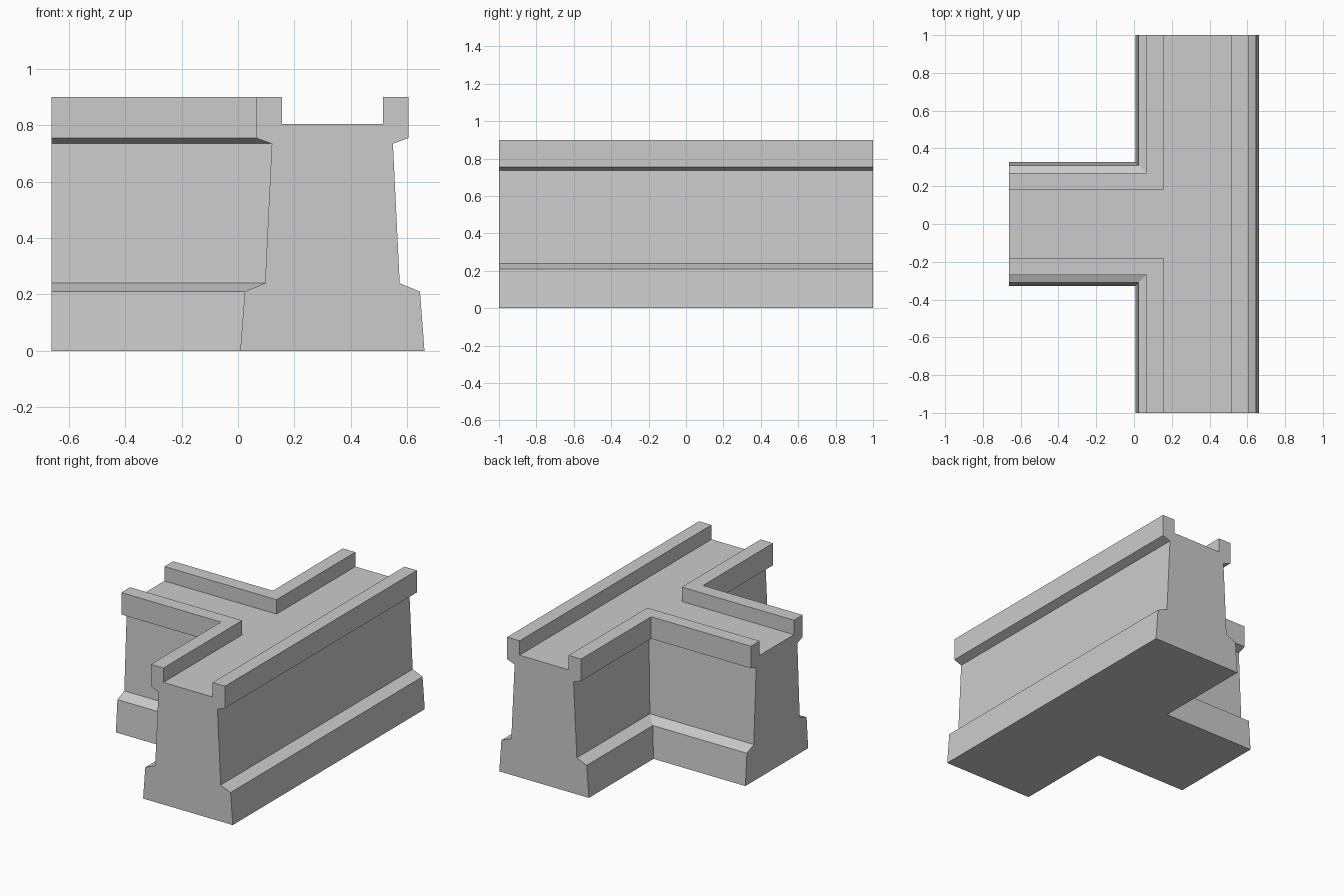
import bpy, bmesh

if "Cube" in bpy.data.objects:
    bpy.data.objects.remove(bpy.data.objects["Cube"])

CX = 0.335       # centreline of the long wall
BRANCH = -0.662  # free end of the side branch
HALF = 1.0       # half length of the long wall

# Half cross-section of the wall: (distance from centreline, height)
PROFILE = [(0.327, 0), (0.311, 0.21), (0.239, 0.24), (0.215, 0.735),
           (0.27, 0.755), (0.27, 0.9), (0.179, 0.9), (0.179, 0.805)]


def t_outline(d):
    """T-shaped plan whose walls are d either side of the centrelines."""
    return [(CX + d, -HALF), (CX + d, HALF), (CX - d, HALF), (CX - d, d),
            (BRANCH, d), (BRANCH, -d), (CX - d, -d), (CX - d, -HALF)]


bm = bmesh.new()
rings = [[bm.verts.new((x, y, z)) for x, y in t_outline(d)] for d, z in PROFILE]

# Long sides, with mitred inner corners
for low, high in zip(rings, rings[1:]):
    for a, b in ((0, 1), (2, 3), (3, 4), (5, 6), (6, 7)):
        bm.faces.new((low[a], low[b], high[b], high[a]))

# Flat wall ends showing the whole cross-section
for a, b in ((1, 2), (4, 5), (7, 0)):
    bm.faces.new([r[a] for r in rings] + [r[b] for r in reversed(rings)])

# Underside and walkway
bm.faces.new(rings[0])
bm.faces.new(rings[-1])
bmesh.ops.recalc_face_normals(bm, faces=bm.faces)

mesh = bpy.data.meshes.new("t_junction_wall")
bm.to_mesh(mesh)
bm.free()
wall = bpy.data.objects.new("t_junction_wall", mesh)
bpy.context.collection.objects.link(wall)
